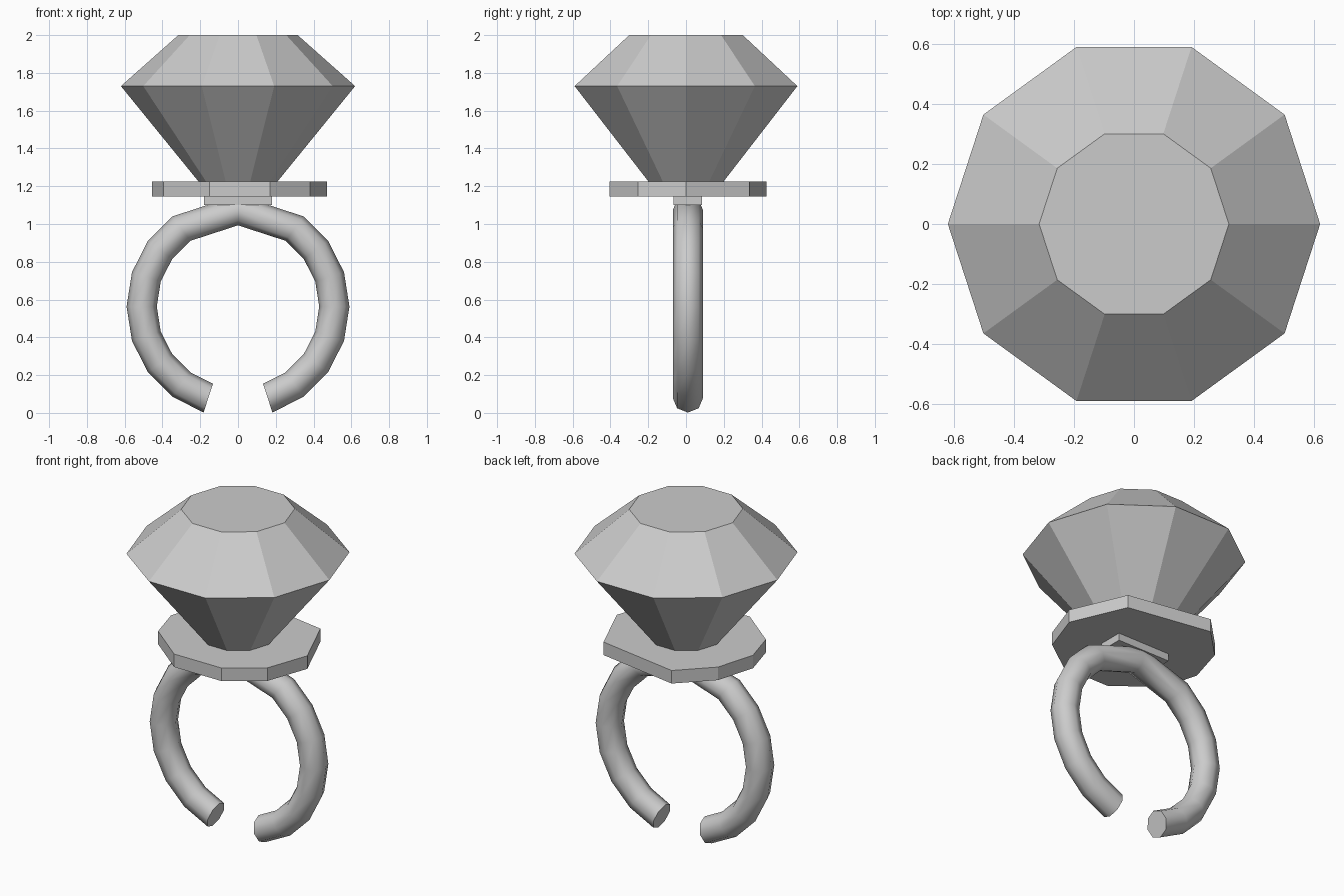
import bpy
import math

if "Cube" in bpy.data.objects:
    bpy.data.objects.remove(bpy.data.objects["Cube"])


def make_mesh(name, verts, faces):
    mesh = bpy.data.meshes.new(name)
    mesh.from_pydata(verts, [], faces)
    mesh.update()
    obj = bpy.data.objects.new(name, mesh)
    bpy.context.collection.objects.link(obj)
    return obj


def skin(name, rings):
    """Join equal-length vertex rings into a capped solid."""
    n = len(rings[0])
    verts = [v for ring in rings for v in ring]
    faces = [(r * n + i, r * n + (i + 1) % n, (r + 1) * n + (i + 1) % n, (r + 1) * n + i)
             for r in range(len(rings) - 1) for i in range(n)]
    faces.append(tuple(reversed(range(n))))
    faces.append(tuple(range((len(rings) - 1) * n, len(rings) * n)))
    return make_mesh(name, verts, faces)


def smooth(obj, angle):
    bpy.ops.object.select_all(action='DESELECT')
    obj.select_set(True)
    bpy.context.view_layer.objects.active = obj
    bpy.ops.object.shade_smooth_by_angle(angle=math.radians(angle))


def polygon(radius, z, sides=10):
    return [(radius * math.cos(2 * math.pi * i / sides),
             radius * math.sin(2 * math.pi * i / sides), z) for i in range(sides)]


# Ten-sided cut gem: point, girdle, table
skin("gem", [polygon(0.205, 1.22), polygon(0.62, 1.73), polygon(0.316, 2.0)])

# Slightly irregular plate under the gem
outline = [(0.47, 0.0), (0.325, 0.335), (-0.2, 0.425), (-0.385, 0.24), (-0.455, 0.0),
           (-0.395, -0.21), (-0.15, -0.405), (0.17, -0.405), (0.38, -0.255)]
skin("setting_plate", [[(x, y, z) for x, y in outline] for z in (1.145, 1.225)])

# Small block joining plate and band
corners = [(-0.18, -0.065), (0.18, -0.065), (0.18, 0.085), (-0.18, 0.085)]
skin("plate_mount", [[(x, y, z) for x, y in corners] for z in (1.1, 1.15)])

# Open band: eight-sided tube swept round an arc, gap at the bottom
path_angles = [-72 + 18 * i for i in range(19)]
path_angles = [a for a in path_angles if a not in (72, 108)]
rings = []
for deg in path_angles:
    a = math.radians(deg)
    ring = []
    for i in range(8):
        t = 2 * math.pi * i / 8
        r = 0.51 + 0.08 * math.cos(t)
        ring.append((r * math.cos(a), 0.01 + 0.08 * math.sin(t), 0.563 + r * math.sin(a)))
    rings.append(ring)
band = skin("band", rings)
# Face the band outwards
band.data.flip_normals()
smooth(band, 50)
